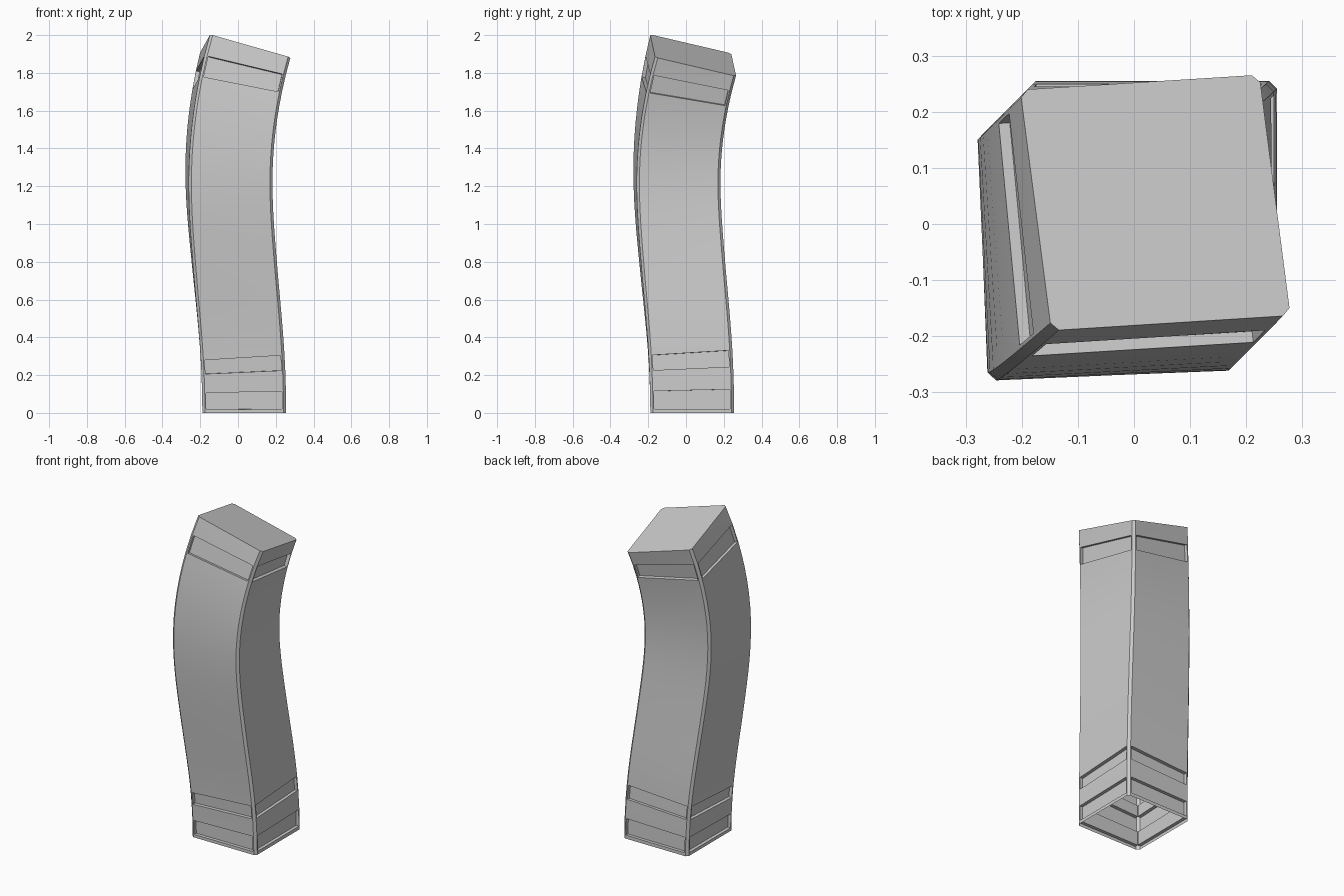
import bpy, bmesh, math
from mathutils import Vector, Matrix

if "Cube" in bpy.data.objects:
    bpy.data.objects.remove(bpy.data.objects["Cube"])

HALF, CHAMFER, MARGIN, DEPTH = 0.222, 0.014, 0.021, 0.02
TOP = 1.893
# Centre line: height, equal x/y offset, slope
KNOTS = [(0, .033, 0), (.3, .024, -.06), (.8, -.02, -.09),
         (1.25, -.048, 0), (1.6, -.022, .147), (TOP, .038, .268)]


def centre(z):
    """Hermite interpolation of the offset and its slope."""
    for (z0, a, m), (z1, b, n) in zip(KNOTS, KNOTS[1:]):
        if z <= z1 + 1e-6:
            h = z1 - z0
            t = (z - z0) / h
            d = ((2*t**3 - 3*t**2 + 1) * a + (t**3 - 2*t**2 + t) * h * m
                 + (3*t**2 - 2*t**3) * b + (t**3 - t**2) * h * n)
            s = ((6*t*t - 6*t) * (a - b) / h + (3*t*t - 4*t + 1) * m
                 + (3*t*t - 2*t) * n)
            return d, s


# Square cross-section with chamfered corners, four points per side
section = []
for k in range(4):
    rot = Matrix.Rotation(k * math.pi / 2, 3, 'Z')
    for x in (-HALF + CHAMFER, -HALF + MARGIN, HALF - MARGIN, HALF - CHAMFER):
        section.append(rot @ Vector((x, -HALF, 0)))

# Ring heights; each band is a single row of faces
bands = [(.02, .115), (.225, .305), (1.703, 1.798)]
heights = [0] + [z for b in bands[:2] for z in b]
heights += [.305 + (1.703 - .305) * i / 20 for i in range(1, 20)]
heights += [*bands[2], TOP]

bm = bmesh.new()
rings = []
for z in heights:
    d, s = centre(z)
    tilt = Vector((0, 0, 1)).rotation_difference(Vector((s, s, 1))).to_matrix()
    twist = Matrix.Rotation(math.radians(5.5) * (z / TOP) ** 2, 3, 'Z')
    rings.append([bm.verts.new(Vector((d, d, z)) + tilt @ twist @ p) for p in section])

# Curved skin, open at the bottom, capped at the top
recessed = []
for i, (lo, hi) in enumerate(zip(rings, rings[1:])):
    for j in range(16):
        k = (j + 1) % 16
        f = bm.faces.new((lo[j], lo[k], hi[k], hi[j]))
        if j % 4 == 1 and any(abs(heights[i] - b[0]) < 1e-6 for b in bands):
            recessed.append(f)
bm.faces.new(rings[-1])
bm.normal_update()

# Recessed panels on all four sides
normals = [f.normal.copy() for f in recessed]
floors = bmesh.ops.extrude_discrete_faces(bm, faces=recessed)['faces']
for f in floors:
    n = f.normal.copy() if f.normal.length > .5 else normals[floors.index(f)]
    bmesh.ops.translate(bm, verts=f.verts[:], vec=-n * DEPTH)
bm.normal_update()

mesh = bpy.data.meshes.new("curved_column")
bm.to_mesh(mesh)
bm.free()
column = bpy.data.objects.new("curved_column", mesh)
bpy.context.collection.objects.link(column)
bpy.context.view_layer.objects.active = column
column.select_set(True)
bpy.ops.object.shade_smooth_by_angle(angle=math.radians(30))
